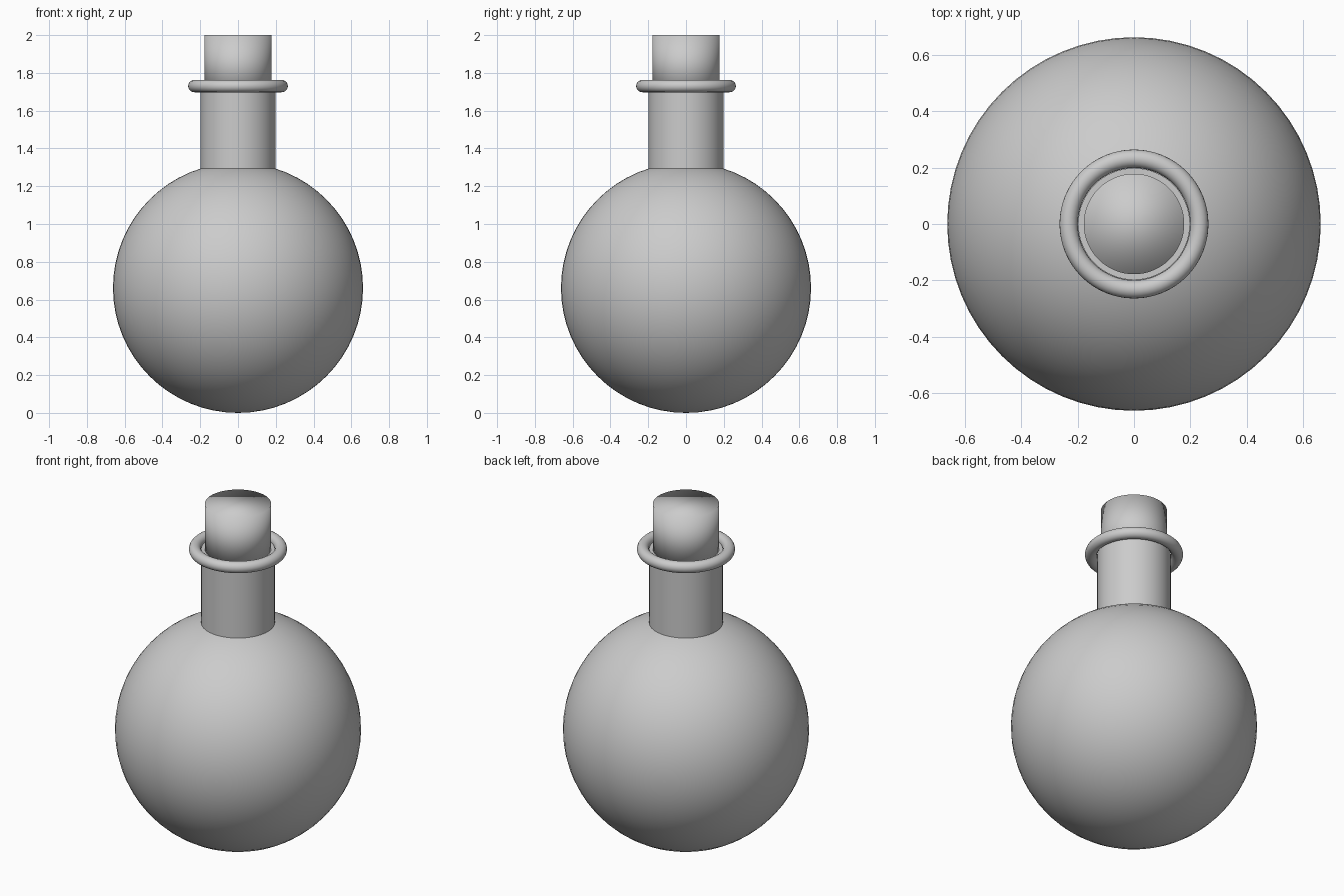
import bpy
import math

if "Cube" in bpy.data.objects:
    bpy.data.objects.remove(bpy.data.objects["Cube"])


def finish(name, angle=None):
    """Name the new part and shade it smooth."""
    obj = bpy.context.object
    obj.name = name
    if angle is None:
        bpy.ops.object.shade_smooth()
    else:
        bpy.ops.object.shade_smooth_by_angle(angle=math.radians(angle))
    return obj


def cylinder(name, radius, z0, z1, angle=None):
    bpy.ops.mesh.primitive_cylinder_add(vertices=64, radius=radius, depth=z1 - z0,
                                        location=(0, 0, (z0 + z1) / 2))
    return finish(name, angle)


# Round flask body
bpy.ops.mesh.primitive_uv_sphere_add(segments=64, ring_count=32, radius=0.662,
                                     location=(0, 0, 0.662))
finish("flask_body")

# Straight neck sunk into the body
cylinder("neck", 0.198, 1.2, 1.73, angle=30)

# Rolled lip around the mouth
bpy.ops.mesh.primitive_torus_add(major_radius=0.2315, minor_radius=0.0325,
                                 major_segments=64, minor_segments=20,
                                 location=(0, 0, 1.73))
finish("lip_ring")

# Soft-shaded stopper
cylinder("stopper", 0.178, 1.68, 2.0)
